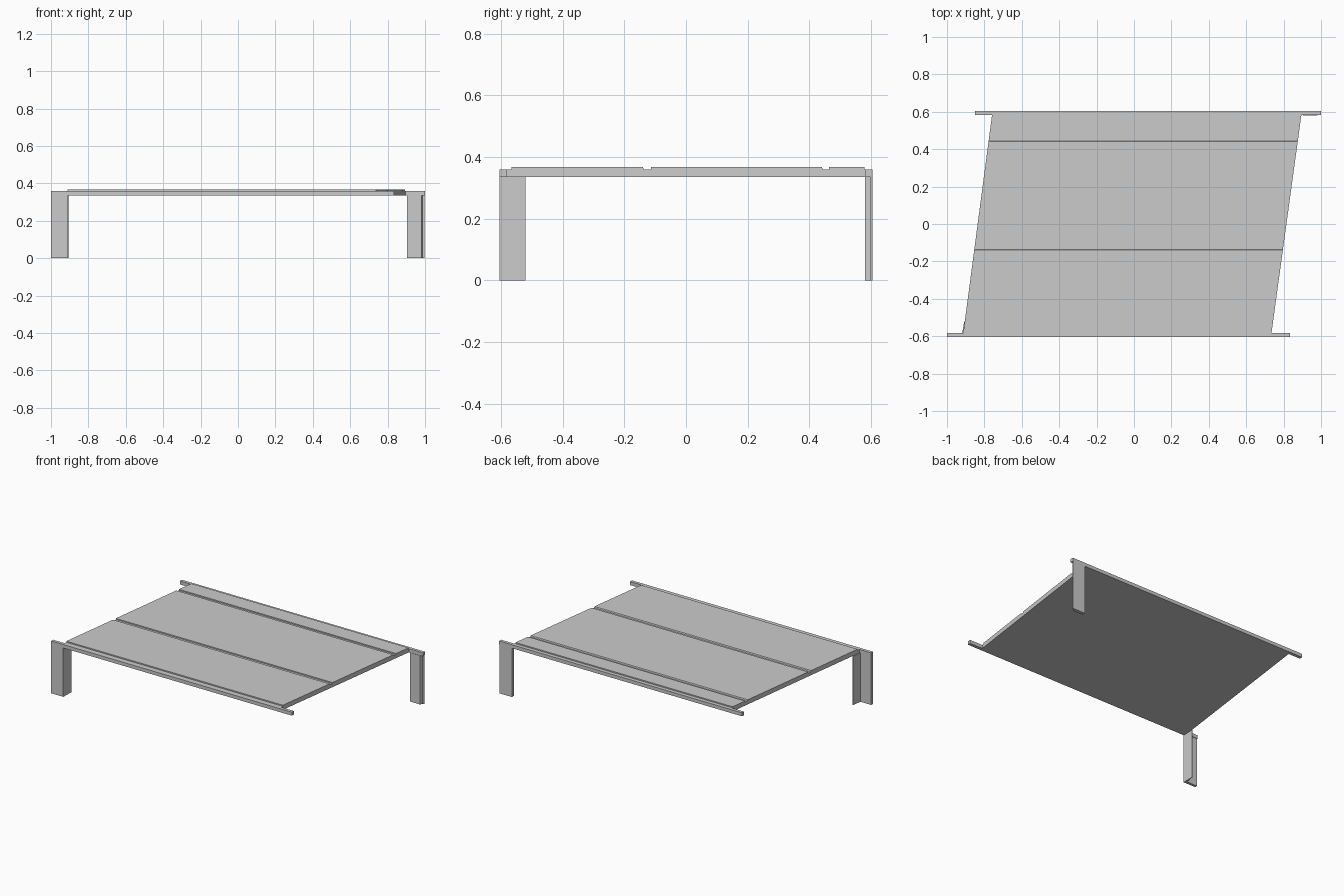
import bpy

if "Cube" in bpy.data.objects:
    bpy.data.objects.remove(bpy.data.objects["Cube"])

RAIL_BOTTOM, RAIL_TOP, DECK_TOP = 0.336, 0.36, 0.368


def make_mesh(name, verts, n):
    """Closed prism from two matching rings of n vertices."""
    faces = [tuple(range(n))[::-1], tuple(range(n, 2 * n))]
    faces += [(i, (i + 1) % n, n + (i + 1) % n, n + i) for i in range(n)]
    mesh = bpy.data.meshes.new(name)
    mesh.from_pydata(verts, [], faces)
    obj = bpy.data.objects.new(name, mesh)
    bpy.context.collection.objects.link(obj)
    bpy.context.view_layer.objects.active = obj
    bpy.ops.object.select_all(action='DESELECT')
    obj.select_set(True)
    bpy.ops.object.mode_set(mode='EDIT')
    bpy.ops.mesh.select_all(action='SELECT')
    bpy.ops.mesh.normals_make_consistent(inside=False)
    bpy.ops.object.mode_set(mode='OBJECT')
    return obj


def prism(name, plan, z0, z1):
    """Extrude an (x, y) outline upwards."""
    verts = [(x, y, z) for z in (z0, z1) for x, y in plan]
    return make_mesh(name, verts, len(plan))


def rect(x0, x1, y0, y1):
    return [(x0, y0), (x1, y0), (x1, y1), (x0, y1)]


# skewed deck: grooved (y, z) cross-section swept between the slanted sides
def left_x(y):
    return -0.836 + 0.132 * y


def right_x(y):
    return 0.815 + 0.137 * y


profile = [(-0.586, RAIL_BOTTOM), (-0.586, RAIL_TOP), (-0.566, RAIL_TOP), (-0.566, DECK_TOP)]
for y0, y1 in ((-0.14, -0.114), (0.44, 0.464)):
    profile += [(y0, DECK_TOP), (y0 + 0.003, RAIL_TOP), (y1, RAIL_TOP), (y1, DECK_TOP)]
profile += [(0.578, DECK_TOP), (0.578, RAIL_TOP), (0.586, RAIL_TOP), (0.586, RAIL_BOTTOM)]
make_mesh("deck", [(side(y), y, z) for side in (left_x, right_x) for y, z in profile], len(profile))

# long rails on the front and back edges
prism("front_rail", rect(-1.0, 0.833, -0.604, -0.582), RAIL_BOTTOM, RAIL_TOP)
prism("back_rail", rect(-0.85, 1.0, 0.582, 0.604), RAIL_BOTTOM, RAIL_TOP)

# angle-section leg at the front left corner
prism("front_left_leg",
      [(-1.0, -0.604), (-0.908, -0.604), (-0.905, -0.52), (-0.908, -0.52),
       (-0.919, -0.586), (-1.0, -0.586)], 0, RAIL_BOTTOM)

# flat leg with a slanted outer end at the back right corner
prism("back_right_leg",
      [(0.903, 0.58), (0.98, 0.58), (0.986, 0.598), (0.998, 0.598),
       (0.998, 0.604), (0.903, 0.604)], 0, RAIL_BOTTOM)
